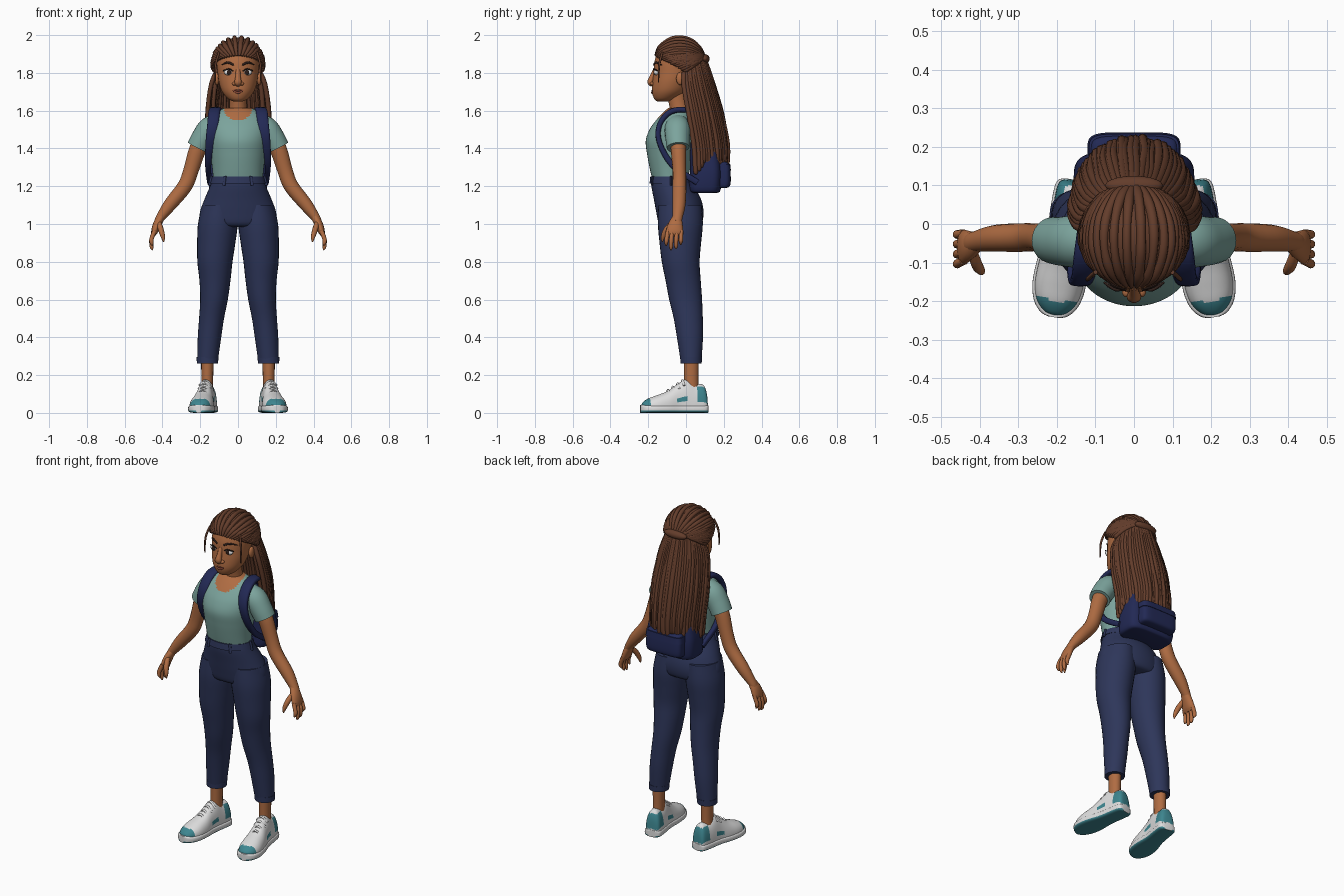
import bpy, bmesh, math, random
from mathutils import Vector, Matrix

random.seed(4)
old = bpy.data.objects.get("Cube")
if old:
    bpy.data.objects.remove(old, do_unlink=True)


def material(name, r, g, b):
    m = bpy.data.materials.new(name)
    m.use_nodes = True
    m.diffuse_color = (r, g, b, 1)
    shader = next(n for n in m.node_tree.nodes if n.type == "BSDF_PRINCIPLED")
    shader.inputs["Base Color"].default_value = (r, g, b, 1)
    shader.inputs["Roughness"].default_value = 0.8
    return m


SKIN = material("warm brown skin", .43, .15, .055)
SHIRT = material("sage shirt", .2, .37, .335)
DENIM = material("navy denim", .027, .037, .102)
PACK = material("deep blue canvas", .016, .022, .09)
HAIR = material("brown hair", .125, .046, .024)
WHITE = material("off white", .73, .73, .73)
TEAL = material("teal", .048, .24, .28)
DARK = material("dark brown", .025, .012, .009)
LIPS = material("lip red brown", .25, .065, .038)
X, Y, Z = Vector((1, 0, 0)), Vector((0, 1, 0)), Vector((0, 0, 1))


def smooth_path(secs, k):
    """Catmull-Rom through tuples of position and radii."""
    out = []
    last = len(secs) - 1
    for i in range(last):
        a, b, c, d = (secs[max(0, min(last, i + j))] for j in (-1, 0, 1, 2))
        for t in (s / k for s in range(k)):
            out.append([q + t / 2 * (r - p + t * (2*p - 5*q + 4*r - w + t * (3*q - p - 3*r + w)))
                        for p, q, r, w in zip(a, b, c, d)])
    return out + [list(secs[-1])]


def tube(bm, secs, hint=None, n=16, k=4, power=2):
    """Loft of ellipses (x, y, z, ra, rb); level rings unless a hint axis is given."""
    secs = smooth_path(secs, k)
    pts = [Vector(s[:3]) for s in secs]
    rings = []
    for i, (p, s) in enumerate(zip(pts, secs)):
        u, v = X, Y
        if hint:
            t = (pts[min(i + 1, len(pts) - 1)] - pts[max(i - 1, 0)]).normalized()
            u = (hint - t * hint.dot(t)).normalized()
            v = t.cross(u)
        ring = []
        for j in range(n):
            c, w = math.cos(math.tau * j / n), math.sin(math.tau * j / n)
            c, w = (math.copysign(abs(q) ** (2 / power), q) for q in (c, w))
            ring.append(bm.verts.new(p + u * c * s[3] + v * w * s[4]))
        rings.append(ring)
    for a, b in zip(rings, rings[1:]):
        for j in range(n):
            bm.faces.new((a[j], a[(j + 1) % n], b[(j + 1) % n], b[j]))
    bm.faces.new(rings[0])
    bm.faces.new(rings[-1])


def ball(bm, place, size):
    m = Matrix.Translation(place) @ Matrix.Diagonal((*size, 1))
    bmesh.ops.create_uvsphere(bm, u_segments=20, v_segments=12, radius=1, matrix=m)


def finish(name, bm, *mats, rule=None, pair=False):
    """Turn the bmesh into an object, or a left and right pair."""
    for label, flip in ((("left_", 1), ("right_", -1)) if pair else (("", 1),)):
        for v in bm.verts:
            v.co.x *= flip
        bmesh.ops.recalc_face_normals(bm, faces=bm.faces)
        me = bpy.data.meshes.new(label + name)
        bm.to_mesh(me)
        for m in mats:
            me.materials.append(m)
        if rule:
            for p in me.polygons:
                p.material_index = int(rule(p.center, p.normal))
        me.shade_smooth()
        me.set_sharp_from_angle(angle=math.radians(50))
        bpy.context.collection.objects.link(bpy.data.objects.new(label + name, me))
    bm.free()


def part(name, secs, *mats, rule=None, pair=False, **kw):
    bm = bmesh.new()
    tube(bm, secs, **kw)
    finish(name, bm, *mats, rule=rule, pair=pair)


# Shirt with scooped neckline showing skin
part("shirt", [(0, -.085, 1.22, .13, .09), (0, -.085, 1.29, .136, .106), (0, -.085, 1.37, .146, .121),
               (0, -.083, 1.44, .155, .13), (0, -.073, 1.5, .162, .12), (0, -.058, 1.55, .158, .1),
               (0, -.045, 1.59, .12, .077), (0, -.04, 1.615, .07, .052)], SHIRT, SKIN, n=64, k=8,
     rule=lambda c, n: c.y < -.04 and (c.x / .075) ** 2 + ((c.z - 1.615) / .068) ** 2 < 1)
part("sleeve", [(.09, -.045, 1.53, .058, .055), (.145, -.045, 1.505, .068, .066),
                (.185, -.045, 1.455, .064, .062), (.212, -.042, 1.405, .06, .06)],
     SHIRT, hint=Y, pair=True, n=24)

# Arms and hands
part("arm", [(.165, -.04, 1.48, .045, .045), (.212, -.04, 1.4, .041, .045), (.25, -.035, 1.28, .036, .04),
             (.282, -.035, 1.2, .037, .039), (.358, -.037, 1.105, .035, .035),
             (.41, -.045, 1.035, .027, .024), (.425, -.05, 1.01, .026, .02)], SKIN, hint=Y, pair=True)
bm = bmesh.new()
tube(bm, [(.405, -.046, 1.04, .024, .02), (.427, -.055, 1.0, .038, .022), (.442, -.06, .96, .045, .018),
          (.448, -.06, .94, .04, .01)], hint=Y)
for y, tip in ((-.095, .885), (-.072, .862), (-.048, .868), (-.025, .89)):
    tube(bm, [(.441, y, .965, .011, .012), (.458, y * 1.08, .92, .0115, .012),
              (.457, y * 1.1, tip + .015, .01, .01), (.452, y * 1.1, tip, .003, .003)], hint=Y, n=10)
tube(bm, [(.42, -.07, 1.01, .013, .013), (.408, -.105, .97, .015, .015),
          (.397, -.122, .93, .011, .011), (.394, -.125, .905, .003, .003)], hint=X, n=10)
finish("hand", bm, SKIN, pair=True)

# Trousers: hips, legs, waistband with loops, cuffs
part("trouser_hips", [(0, -.08, 1.25, .131, .103), (0, -.07, 1.2, .148, .113), (0, -.045, 1.13, .178, .125),
                      (0, -.032, 1.06, .202, .125), (0, -.03, 1.0, .2, .112), (0, -.03, .985, .17, .08)],
     DENIM, n=40)
part("trouser_leg", [(.1, -.032, 1.1, .09, .115), (.107, -.03, 1.0, .105, .119), (.115, -.03, .9, .101, .11),
                     (.122, -.028, .8, .093, .1), (.122, -.015, .7, .082, .093), (.127, -.002, .6, .073, .087),
                     (.14, .012, .5, .066, .077), (.151, .021, .4, .062, .069), (.162, .027, .265, .054, .054)],
     DENIM, pair=True, n=28)
part("trouser_cuff", [(.162, .027, .262, .056, .056), (.161, .027, .295, .058, .058)],
     DENIM, pair=True, n=28)
part("waistband", [(0, -.079, 1.215, .147, .114), (0, -.08, 1.252, .136, .109)], DENIM, n=40, k=2)
bm = bmesh.new()
for a in range(6):
    a = math.radians(30 + 60 * a)
    x, y = math.sin(a), math.cos(a)
    tube(bm, [(.15 * x, -.079 + .117 * y, 1.205, .008, .006), (.138 * x, -.08 + .112 * y, 1.255, .008, .006)], n=8)
finish("belt_loops", bm, DENIM)

# Ankles and shoes
part("ankle", [(.165, .03, .09, .036, .042), (.163, .028, .15, .031, .038), (.162, .028, .3, .034, .04)],
     SKIN, pair=True)
TURN = Matrix.Translation((.165, .03, 0)) @ Matrix.Rotation(math.radians(9), 4, "Z")
PROFILE = [(.084, .02, .02), (.078, .037, .08), (.06, .045, .12), (.015, .047, .125), (-.03, .047, .148),
           (-.075, .05, .123), (-.13, .06, .085), (-.19, .063, .062), (-.235, .052, .045),
           (-.262, .03, .025), (-.27, .008, .01)]


def upper_rule(c, n):
    p = TURN.inverted() @ Vector((abs(c.x), c.y, c.z))
    toe = p.y < -.15 and p.z < .075 and not -.23 < p.y < -.19 * abs(n.z)
    side = -.09 < p.y < -.03 and .05 < p.z < .075
    return toe or side or (p.y > .025 and .045 < p.z < .135)


bm = bmesh.new()
tube(bm, [(0, y, .03, w, h) for y, w, h in PROFILE], hint=X, n=36, k=5, power=2.3)
for v in bm.verts:
    v.co.z = max(v.co.z, .02)
bmesh.ops.transform(bm, matrix=TURN, verts=bm.verts)
finish("shoe_upper", bm, WHITE, TEAL, rule=upper_rule, pair=True)
bm = bmesh.new()
tube(bm, [(0, y * 1.02, .021, w + .006, .021) for y, w, h in PROFILE], hint=X, n=32, k=4, power=4)
bmesh.ops.transform(bm, matrix=TURN, verts=bm.verts)
finish("shoe_sole", bm, WHITE, TEAL, rule=lambda c, n: c.z < .012, pair=True)
bm = bmesh.new()
for i in range(4):
    y, top = -.045 - .026 * i, .172 - .017 * i
    tube(bm, [(-.034, y, top - .028, .006, .005), (0, y - .004, top, .007, .006),
              (.034, y, top - .028, .006, .005)], hint=Y, n=8)
bmesh.ops.transform(bm, matrix=TURN, verts=bm.verts)
finish("shoe_laces", bm, WHITE, pair=True)

# Neck, head, ears and nose
part("neck", [(0, -.035, 1.55, .06, .055), (0, -.035, 1.6, .048, .05), (0, -.045, 1.66, .045, .05),
              (0, -.05, 1.73, .05, .055)], SKIN, n=24)
part("head", [(0, -.12, 1.648, .022, .03), (0, -.112, 1.662, .052, .056), (0, -.09, 1.7, .084, .09),
              (0, -.073, 1.75, .101, .105), (0, -.058, 1.8, .108, .114), (0, -.047, 1.86, .112, .12),
              (0, -.04, 1.92, .1, .105), (0, -.04, 1.96, .06, .06)], SKIN, n=40)
bm = bmesh.new()
ball(bm, (.112, -.03, 1.77), (.013, .022, .034))
finish("ear", bm, SKIN, pair=True)
bm = bmesh.new()
tube(bm, [(0, -.163, 1.82, .012, .01), (0, -.178, 1.78, .014, .014), (0, -.189, 1.75, .019, .016),
          (0, -.178, 1.733, .012, .008)], hint=X, n=14)
for s in (-1, 1):
    ball(bm, (.019 * s, -.177, 1.743), (.012, .013, .01))
finish("nose", bm, SKIN)

# Eyes, lids, brows and smile
for name, mat, place, size in (("eye", WHITE, (.05, -.157, 1.803), (.024, .013, .016)),
                               ("iris", DARK, (.048, -.167, 1.803), (.0115, .006, .013))):
    bm = bmesh.new()
    ball(bm, place, size)
    finish(name, bm, mat, pair=True)
part("eyelid", [(.024, -.168, 1.808, .002, .002), (.048, -.171, 1.821, .004, .004),
                (.078, -.151, 1.811, .003, .003)], DARK, hint=Z, n=8, pair=True)
part("brow", [(.022, -.171, 1.842, .005, .003), (.055, -.159, 1.855, .006, .004),
              (.088, -.128, 1.842, .002, .002)], DARK, hint=Z, n=8, pair=True)
for name, drop, thick in (("upper_lip", 0, .005), ("lower_lip", .011, .006)):
    part(name, [(-.042, -.166, 1.719, .002, .002), (0, -.179, 1.706 - drop, thick, thick),
                (.042, -.166, 1.719, .002, .002)], LIPS, hint=Z, n=10, k=6)

# Scalp of swept-back hair
CENTER, SIZE = Vector((0, -.035, 1.84)), Vector((.134, .135, .148))


def hairline(a):
    return .34 - .56 * (a / math.radians(100)) ** 2 if a < math.radians(105) else -.5


bm = bmesh.new()
bmesh.ops.create_uvsphere(bm, u_segments=48, v_segments=32, radius=1)
bare = [v for v in bm.verts if v.co.z < hairline(math.atan2(abs(v.co.x), -v.co.y))]
bmesh.ops.delete(bm, geom=bare, context="VERTS")
for v in bm.verts:
    v.co = CENTER + v.co * SIZE
finish("scalp_hair", bm, HAIR)
bm = bmesh.new()
COUNT = 34
for i in range(COUNT):
    a = math.radians(-102 + 204 * (i + .5) / COUNT)
    h = hairline(abs(a))
    r = math.sqrt(1 - h * h)
    start = Vector((r * math.sin(a), -r * math.cos(a), h))
    end = Vector((.62 * math.sin(a * .9), .9, .22)).normalized()
    path = []
    for t in range(9):
        p = CENTER + start.slerp(end, t / 8) * SIZE
        thick = .006 if t == 0 else .0125 + random.uniform(-.0015, .0015)
        path.append((*p, thick, thick))
    tube(bm, path, hint=Vector((.3, .2, .93)), n=8, k=3)
ball(bm, (0, .1, 1.875), (.075, .025, .024))
finish("swept_back_locks", bm, HAIR)

# Long hanging locks in two layers, and loose strands by the face
bm = bmesh.new()
for count, scale in ((36, 1), (24, .84)):
    for i in range(count):
        b = math.radians(-92 + 184 * (i + random.uniform(.3, .7)) / count)
        x, y = math.sin(b) * scale, math.cos(b) * scale
        r, j = random.uniform(.0105, .0135), random.uniform(-.005, .005)
        tip = 1.275 + random.uniform(-.015, .05)
        tube(bm, [(.1 * x, -.005 + .1 * y, 1.83 + .05 * y, r, r), (.142 * x, -.012 + .155 * y, 1.74, r, r),
                  (.162 * x + j, .015 + .175 * y, 1.58, r, r), (.158 * x, .04 + .178 * y + j, 1.42, r, r),
                  (.152 * x + j, .05 + .168 * y, tip + .02, r, r),
                  (.151 * x + j, .05 + .165 * y, tip, .004, .004)], hint=X, n=8)
finish("long_locks", bm, HAIR)
part("face_strand", [(.1, -.125, 1.91, .006, .006), (.119, -.142, 1.84, .006, .006),
                     (.121, -.146, 1.75, .003, .003)], HAIR, hint=X, n=8, pair=True)

# Backpack: body, pocket, flap seam and straps
part("backpack_body", [(0, .1, 1.165, .125, .065), (0, .1, 1.18, .15, .083), (0, .105, 1.27, .157, .085),
                       (0, .1, 1.36, .145, .08), (0, .09, 1.48, .125, .065), (0, .08, 1.53, .1, .04)],
     PACK, n=40, power=4)
part("backpack_pocket", [(0, .175, 1.19, .1, .035), (0, .18, 1.202, .115, .053), (0, .183, 1.25, .118, .054),
                         (0, .18, 1.315, .113, .05), (0, .175, 1.33, .095, .035)], PACK, n=40, power=5)
part("pocket_flap", [(0, .181, 1.282, .121, .057), (0, .18, 1.318, .117, .054)], PACK, n=40, power=5, k=2)
part("strap", [(.1, .07, 1.54, .026, .013), (.112, .015, 1.6, .03, .014), (.125, -.08, 1.595, .031, .015),
               (.133, -.14, 1.525, .03, .014), (.146, -.14, 1.43, .026, .014), (.158, -.07, 1.31, .016, .016),
               (.15, .06, 1.22, .013, .016)], PACK, hint=X, pair=True, n=16, power=3)
